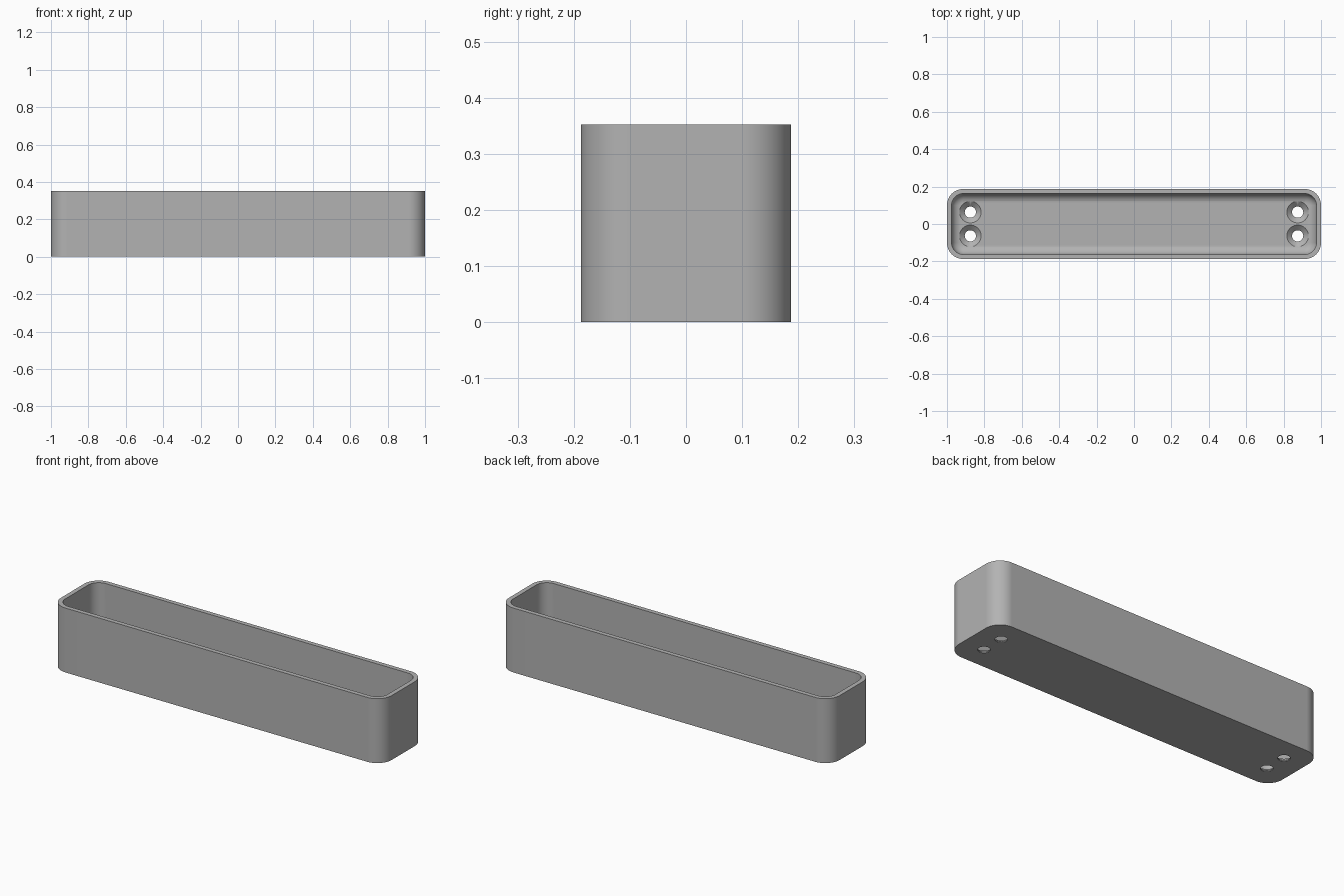
import bpy
import bmesh
from math import sin, cos, pi, radians

cube = bpy.data.objects.get("Cube")
if cube:
    bpy.data.objects.remove(cube, do_unlink=True)

LENGTH, WIDTH, HEIGHT = 2.0, 0.375, 0.352
RADIUS, WALL, FLOOR, FILLET = 0.0875, 0.025, 0.03, 0.05
STEPS = 12

grey = bpy.data.materials.new("plain grey")
grey.use_nodes = True
grey.diffuse_color = (0.45, 0.45, 0.45, 1)
grey.node_tree.nodes["Principled BSDF"].inputs["Base Color"].default_value = grey.diffuse_color


def mesh_object(name, bm):
    bmesh.ops.recalc_face_normals(bm, faces=bm.faces)
    mesh = bpy.data.meshes.new(name)
    bm.to_mesh(mesh)
    bm.free()
    mesh.materials.append(grey)
    obj = bpy.data.objects.new(name, mesh)
    bpy.context.collection.objects.link(obj)
    return obj


def rounded_ring(bm, inset, z):
    """Rounded rectangle, moved inwards from the outer outline."""
    r = RADIUS - inset
    cx, cy = LENGTH / 2 - RADIUS, WIDTH / 2 - RADIUS
    ring = []
    for i, (sx, sy) in enumerate([(1, 1), (-1, 1), (-1, -1), (1, -1)]):
        for s in range(STEPS + 1):
            a = (i + s / STEPS) * pi / 2
            ring.append(bm.verts.new((sx * cx + r * cos(a), sy * cy + r * sin(a), z)))
    return ring


def circle_ring(bm, x, y, r, z, n=32):
    return [bm.verts.new((x + r * cos(2 * pi * i / n), y + r * sin(2 * pi * i / n), z))
            for i in range(n)]


def loft(bm, rings):
    for a, b in zip(rings, rings[1:]):
        for i in range(len(a)):
            j = (i + 1) % len(a)
            bm.faces.new((a[i], a[j], b[j], b[i]))
    bm.faces.new(rings[0][::-1])
    bm.faces.new(rings[-1])


# Open tray: outer wall, rim, inner wall, then a fillet into the floor
profile = [(0, 0), (0, HEIGHT), (WALL, HEIGHT)]
for k in range(9):
    a = k / 8 * pi / 2
    profile.append((WALL + FILLET * (1 - cos(a)), FLOOR + FILLET * (1 - sin(a))))
bm = bmesh.new()
loft(bm, [rounded_ring(bm, inset, z) for inset, z in profile])
tray = mesh_object("tray", bm)

# Countersunk screw holes, two at each end
bm = bmesh.new()
for x in (-0.875, 0.875):
    for y in (-0.0635, 0.0635):
        shape = [(0.03, -0.05), (0.03, 0.005), (0.06, FLOOR + 0.002), (0.06, 0.15)]
        loft(bm, [circle_ring(bm, x, y, r, z) for r, z in shape])
cutter = mesh_object("screw_hole_cutter", bm)
cutter.hide_render = True

holes = tray.modifiers.new("screw holes", "BOOLEAN")
holes.operation = "DIFFERENCE"
holes.solver = "EXACT"
holes.object = cutter
bpy.ops.object.select_all(action="DESELECT")
tray.select_set(True)
bpy.context.view_layer.objects.active = tray
bpy.ops.object.modifier_apply(modifier=holes.name)
bpy.data.objects.remove(cutter, do_unlink=True)

# Smooth corners with crisp rim, base and hole edges
bpy.ops.object.shade_smooth_by_angle(angle=radians(30))
normals = tray.modifiers.new("even normals", "WEIGHTED_NORMAL")
normals.keep_sharp = True
